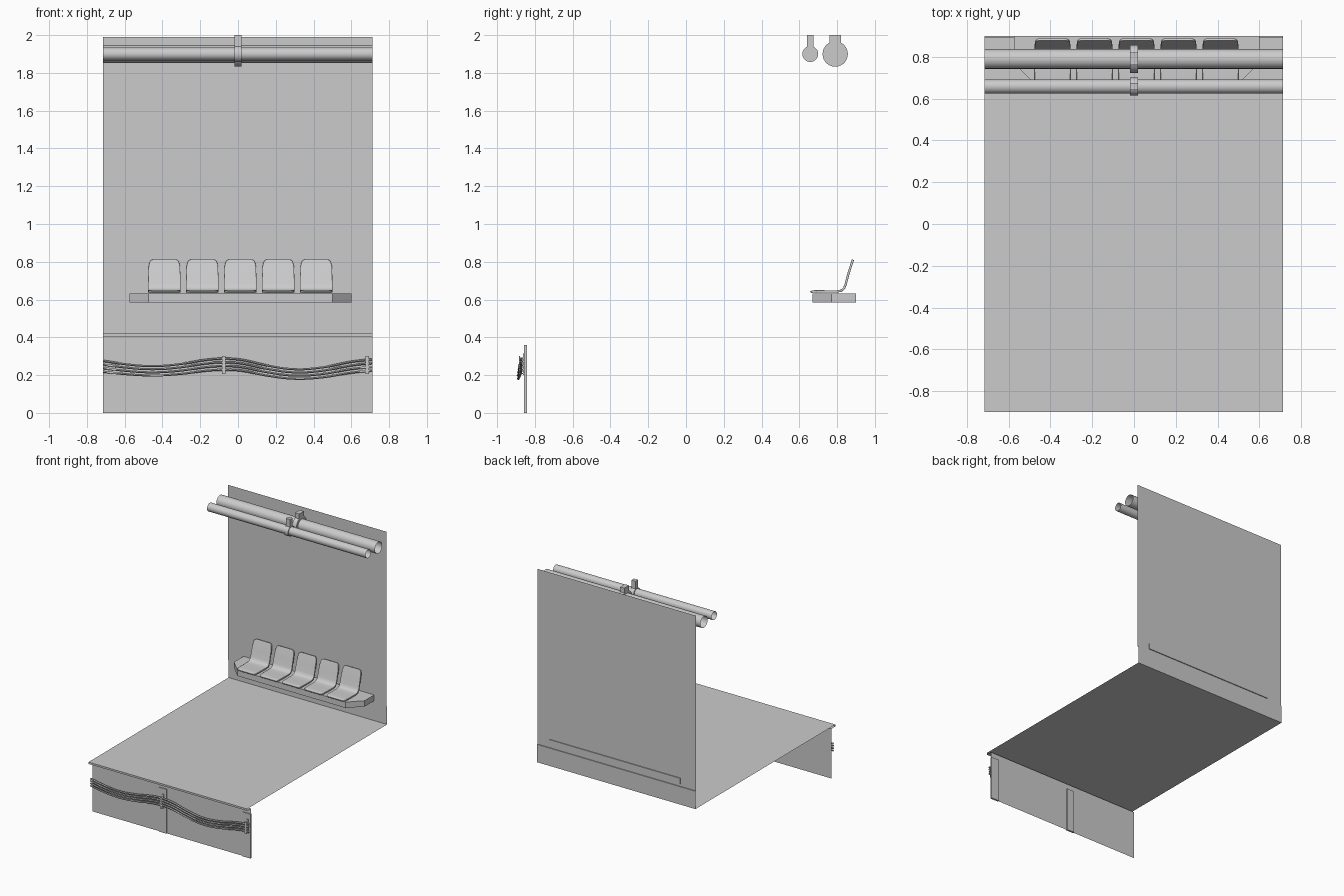
import bpy, bmesh, math
from mathutils import Vector

if "Cube" in bpy.data.objects:
    bpy.data.objects.remove(bpy.data.objects["Cube"])

X0, X1 = -0.715, 0.712


def make(name, verts, faces, smooth=False):
    me = bpy.data.meshes.new(name)
    me.from_pydata(verts, [], faces)
    bm = bmesh.new()
    bm.from_mesh(me)
    bmesh.ops.recalc_face_normals(bm, faces=bm.faces)
    bm.to_mesh(me)
    bm.free()
    ob = bpy.data.objects.new(name, me)
    bpy.context.collection.objects.link(ob)
    if smooth:
        activate(ob)
        bpy.ops.object.shade_smooth_by_angle(angle=math.radians(40))
    return ob


def activate(ob):
    bpy.ops.object.select_all(action='DESELECT')
    ob.select_set(True)
    bpy.context.view_layer.objects.active = ob


def sheet(name, profile, flip=False):
    """Open (y, z) profile swept along x."""
    n = len(profile)
    verts = [(x, y, z) for x in (X0, X1) for y, z in profile]
    ob = make(name, verts, [(i, i + 1, n + i + 1, n + i) for i in range(n - 1)])
    if flip:
        ob.data.flip_normals()
    return ob


def prism(name, pts, smooth=False):
    """pts: two matching closed loops of 3D points, capped."""
    n = len(pts[0])
    faces = [(i, (i + 1) % n, n + (i + 1) % n, n + i) for i in range(n)]
    faces += [tuple(range(n)), tuple(range(n, 2 * n))]
    return make(name, pts[0] + pts[1], faces, smooth)


def box(name, x0, x1, y0, y1, z0, z1):
    loop = [(x0, y0), (x1, y0), (x1, y1), (x0, y1)]
    return prism(name, [[(x, y, z) for x, y in loop] for z in (z0, z1)])


# Platform: skirt wall, overhanging lip and floor
plat = sheet("platform", [(-0.85, 0), (-0.85, 0.36), (-0.85, 0.405), (-0.9, 0.405),
                          (-0.9, 0.42), (0.9, 0.42)])
if max(plat.data.polygons, key=lambda p: p.area).normal.z < 0:
    plat.data.flip_normals()

# Back wall with a slightly recessed base course
wall = sheet("back_wall", [(0.9, 0.42), (0.9, 0.565), (0.893, 0.565), (0.893, 1.99)])
if max(wall.data.polygons, key=lambda p: p.area).normal.y > 0:
    wall.data.flip_normals()

# Bench plinth with chamfered front corners
plan = [(-0.575, 0.9), (-0.575, 0.77), (-0.475, 0.67), (0.5, 0.67), (0.6, 0.77), (0.6, 0.9)]
prism("bench_base", [[(x, y, z) for x, y in plan] for z in (0.585, 0.633)])

# Shell seats: (y, z, half width) rows from front lip to top of backrest
rows = [(0.660, 0.638, 0.066), (0.663, 0.640, 0.076), (0.672, 0.643, 0.083),
        (0.69, 0.644, 0.085), (0.75, 0.643, 0.086), (0.80, 0.643, 0.086),
        (0.822, 0.647, 0.086), (0.837, 0.660, 0.086), (0.845, 0.68, 0.086),
        (0.858, 0.73, 0.085), (0.872, 0.775, 0.083), (0.879, 0.797, 0.078),
        (0.882, 0.806, 0.071), (0.884, 0.811, 0.060)]
across = [-1, -0.9, -0.5, 0, 0.5, 0.9, 1]
w = len(across)
for k in range(5):
    cx = 0.012 + (k - 2) * 0.201
    verts = [(cx + a * h, y, z) for y, z, h in rows for a in across]
    faces = [(r * w + c, r * w + c + 1, (r + 1) * w + c + 1, (r + 1) * w + c)
             for r in range(len(rows) - 1) for c in range(w - 1)]
    seat = make(f"seat_{k + 1}", verts, faces, True)
    sol = seat.modifiers.new("thickness", 'SOLIDIFY')
    sol.thickness, sol.offset = 0.012, 0
    bev = seat.modifiers.new("soft_edge", 'BEVEL')
    bev.width, bev.segments, bev.angle_limit = 0.003, 2, math.radians(50)

# Overhead pipes, open ended, each hung from a keyhole-shaped clamp
for name, y, r, clamp_r, stem in (("large_pipe", 0.79, 0.047, 0.067, 0.03),
                                  ("small_pipe", 0.658, 0.034, 0.042, 0.017)):
    z, n = 1.90, 24
    ring = [(y + r * math.cos(t), z + r * math.sin(t))
            for t in (2 * math.pi * i / n for i in range(n))]
    make(name, [(x, a, b) for x in (X0, X1) for a, b in ring],
         [(i, (i + 1) % n, n + (i + 1) % n, n + i) for i in range(n)], True)
    half = math.asin(stem / clamp_r)
    arc = [math.pi / 2 + half + (2 * math.pi - 2 * half) * i / n for i in range(n + 1)]
    loop = [(y + clamp_r * math.cos(t), z + clamp_r * math.sin(t)) for t in arc]
    loop += [(y + stem, 2.0), (y - stem, 2.0)]
    prism(name + "_hanger", [[(x, a, b) for a, b in loop] for x in (-0.019, 0.019)], True)

# Skirt pillars with cable brackets
for name, x0, x1, bx in (("middle", -0.11, -0.042, -0.075), ("right", 0.64, X1, 0.685)):
    box(name + "_pillar", x0, x1, -0.857, -0.842, 0, 0.36)
    box(name + "_bracket_plate", bx - 0.009, bx + 0.009, -0.864, -0.855, 0.20, 0.315)
    box(name + "_bracket_strap", bx - 0.009, bx + 0.009, -0.884, -0.880, 0.205, 0.30)
    for i in range(5):
        zt = 0.207 + i * 0.0205
        box(f"{name}_bracket_tooth_{i + 1}", bx - 0.008, bx + 0.008,
            -0.881, -0.860, zt, zt + 0.005)

# Four sagging cables running along the skirt: (x, z, outward bulge)
path = [(X0, 0.247, 0.002), (-0.6, 0.232, 0.010), (-0.45, 0.223, 0.016), (-0.3, 0.233, 0.010),
        (-0.17, 0.252, 0.002), (-0.075, 0.258, 0), (0.02, 0.252, 0.002), (0.15, 0.225, 0.008),
        (0.3, 0.206, 0.014), (0.45, 0.215, 0.010), (0.6, 0.242, 0.002), (X1, 0.254, 0)]
for k in range(4):
    cu = bpy.data.curves.new("cable", 'CURVE')
    cu.dimensions = '3D'
    cu.bevel_depth, cu.bevel_resolution, cu.resolution_u = 0.0065, 1, 4
    sp = cu.splines.new('BEZIER')
    sp.bezier_points.add(len(path) - 1)
    spread = (k - 1.5)
    for bp, (x, z, out) in zip(sp.bezier_points, path):
        tight = 1 - 10 * out
        bp.co = Vector((x, -0.872 - out * (1 + 0.15 * (1 - k)),
                        z + spread * 0.0195 * tight))
        bp.handle_left_type = bp.handle_right_type = 'AUTO'
    ob = bpy.data.objects.new(f"cable_{k + 1}", cu)
    bpy.context.collection.objects.link(ob)
    activate(ob)
    bpy.ops.object.convert(target='MESH')
    bpy.ops.object.shade_smooth_by_angle(angle=math.radians(60))
